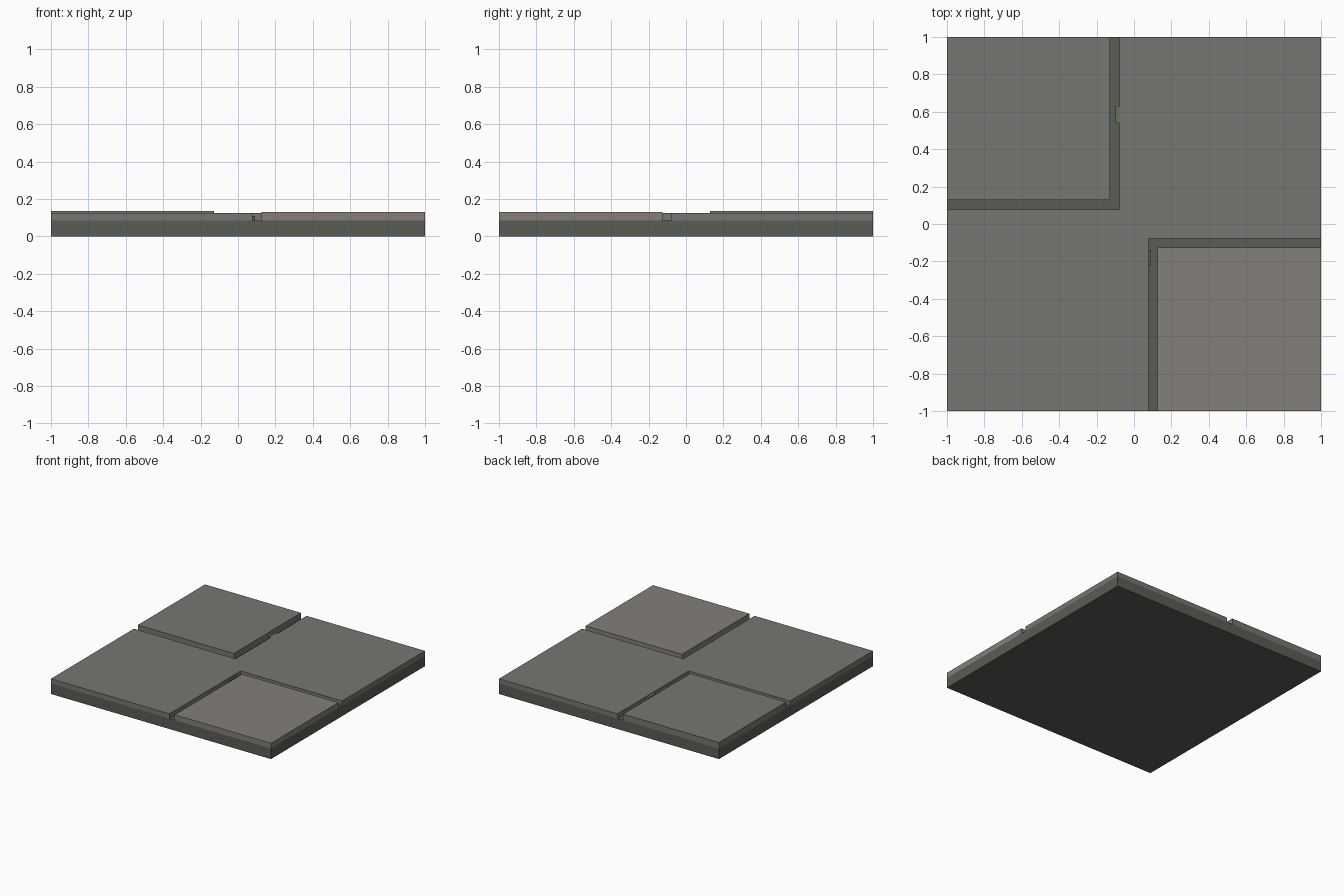
import bpy, bmesh

if "Cube" in bpy.data.objects:
    bpy.data.objects.remove(bpy.data.objects["Cube"])


def material(name, rgb):
    m = bpy.data.materials.new(name)
    m.diffuse_color = (*rgb, 1)
    m.use_nodes = True
    m.node_tree.nodes["Principled BSDF"].inputs["Base Color"].default_value = m.diffuse_color
    return m


def slab(name, outline, z0, z1, mat):
    """Extrude a flat outline from z0 to z1."""
    bm = bmesh.new()
    face = bm.faces.new([bm.verts.new((x, y, z0)) for x, y in outline])
    new = bmesh.ops.extrude_face_region(bm, geom=[face], use_keep_orig=True)["geom"]
    for v in new:
        if isinstance(v, bmesh.types.BMVert):
            v.co.z = z1
    bmesh.ops.recalc_face_normals(bm, faces=bm.faces)
    mesh = bpy.data.meshes.new(name)
    bm.to_mesh(mesh)
    bm.free()
    mesh.materials.append(mat)
    obj = bpy.data.objects.new(name, mesh)
    bpy.context.collection.objects.link(obj)
    return obj


def rect(x0, x1, y0, y1):
    return [(x0, y0), (x1, y0), (x1, y1), (x0, y1)]


mortar = material("mortar", (0.10, 0.11, 0.09))
stone = material("stone", (0.18, 0.18, 0.165))
warm = material("warm_stone", (0.23, 0.21, 0.19))
moss = material("moss", (0.13, 0.18, 0.08))

# Mortar bed under all the paving
slab("mortar_bed", rect(-1, 1, -1, 1), 0, 0.086, mortar)

# Two joined paving stones meeting across the middle
g = 0.077
slab("joined_paving",
     [(-1, -1), (g, -1), (g, -g), (1, -g), (1, 1), (-g, 1), (-g, g), (-1, g)],
     0.086, 0.125, stone)

# Separate corner paving stones
slab("back_left_paver", rect(-1, -0.127, 0.127, 1), 0.086, 0.136, stone)
slab("front_right_paver", rect(0.125, 1, -1, -0.125), 0.086, 0.13, warm)

# Small tufts in the joints
slab("moss_tuft", rect(-0.1, -g, 0.54, 0.63), 0.086, 0.122, moss)
slab("mortar_crumb", rect(g, 0.092, -0.225, -0.14), 0.086, 0.108, mortar)
